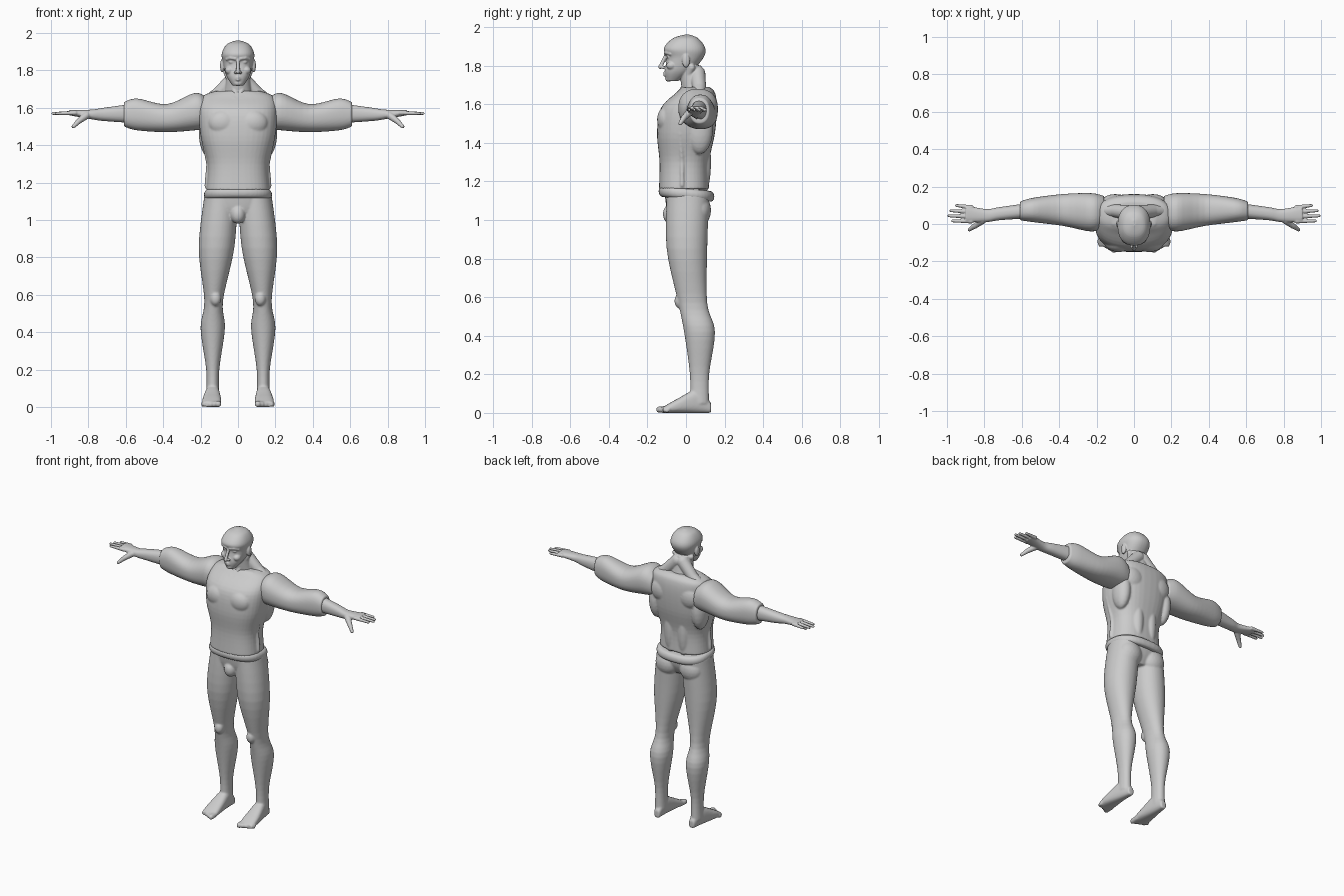
import bpy
import bmesh
import math
from mathutils import Vector, Matrix

default_cube = bpy.data.objects.get("Cube")
if default_cube:
    bpy.data.objects.remove(default_cube, do_unlink=True)

# One plain clay colour for the whole figure
clay = bpy.data.materials.new("clay_grey")
clay.use_nodes = True
clay.diffuse_color = (.6, .6, .6, 1)
shader = clay.node_tree.nodes["Principled BSDF"]
shader.inputs["Base Color"].default_value = clay.diffuse_color


def ease_between(before, start, end, after, t):
    """Smooth value from start to end, with slopes taken from the neighbours."""
    rest = 1 - t
    leave = (end - before) / 2
    arrive = (after - start) / 2
    return start + (end - start) * t * t * (rest + rest + 1) + t * rest * (leave * rest - arrive * t)


def refine(rows, steps=5):
    """Insert smooth rows between the given ones."""
    padded = [rows[0], *rows, rows[-1]]
    result = []
    for before, start, end, after in zip(padded, padded[1:], padded[2:], padded[3:]):
        for step in range(steps):
            result.append([ease_between(*values, step / steps)
                           for values in zip(before, start, end, after)])
    return result + [rows[-1]]


def rounded(value, power):
    """Push a sine or cosine outward for a squarer cross-section."""
    return math.copysign(abs(value) ** (2 / power), value)


def loft(bm, axis, rows, power=2.3, sides=40):
    """Closed skin through rows of (station, low_a, high_a, low_b, high_b)."""
    rings = []
    for station, low_a, high_a, low_b, high_b in refine(rows):
        ring = []
        for side in range(sides):
            angle = math.tau * side / sides
            across = rounded(math.cos(angle), power)
            along = rounded(math.sin(angle), power)
            a = (low_a + high_a + (high_a - low_a) * across) / 2
            b = (low_b + high_b + (high_b - low_b) * along) / 2
            places = {"X": (station, a, b), "Y": (a, station, b), "Z": (a, b, station)}
            ring.append(bm.verts.new(places[axis]))
        rings.append(ring)
    for lower, upper in zip(rings, rings[1:]):
        for side in range(sides):
            after = (side + 1) % sides
            bm.faces.new((lower[side], lower[after], upper[after], upper[side]))
    bm.faces.new(rings[0])
    bm.faces.new(rings[-1])


def loft_even(bm, rows, power=2.3):
    """Upright loft, alike on both sides, from rows of (height, half_width, front, back)."""
    loft(bm, "Z", [(height, -half, half, front, back) for height, half, front, back in rows], power)


def blob(bm, centre, size):
    """Ellipsoid muscle or feature."""
    matrix = Matrix.Translation(centre) @ Matrix.Diagonal((*size, 1))
    bmesh.ops.create_icosphere(bm, subdivisions=3, radius=1, matrix=matrix)


def limb(bm, points, thick, thin):
    """Rounded chain through the points, tapering from thick to thin."""
    points = [Vector(point) for point in points]
    last = len(points) - 1
    radii = [thick + (thin - thick) * index / last for index in range(last + 1)]
    for point, radius in zip(points, radii):
        blob(bm, point, (radius, radius, radius))
    for start, end, radius_start, radius_end in zip(points, points[1:], radii, radii[1:]):
        turn = (end - start).to_track_quat("Z", "Y").to_matrix().to_4x4()
        place = Matrix.Translation((start + end) / 2) @ turn
        bmesh.ops.create_cone(bm, cap_ends=True, segments=20, radius1=radius_start,
                              radius2=radius_end, depth=(end - start).length, matrix=place)


def mirror(bm):
    """Copy everything built so far to the other side."""
    everything = bm.verts[:] + bm.edges[:] + bm.faces[:]
    copied = bmesh.ops.duplicate(bm, geom=everything)["geom"]
    verts = [item for item in copied if isinstance(item, bmesh.types.BMVert)]
    bmesh.ops.scale(bm, vec=(-1, 1, 1), verts=verts)


def finish(bm, name, voxel):
    """Turn the overlapping shells into one smooth fused object."""
    bmesh.ops.recalc_face_normals(bm, faces=bm.faces[:])
    mesh = bpy.data.meshes.new(name)
    bm.to_mesh(mesh)
    bm.free()
    mesh.materials.append(clay)
    mesh.shade_smooth()
    part = bpy.data.objects.new(name, mesh)
    bpy.context.collection.objects.link(part)
    fuse = part.modifiers.new("fuse", "REMESH")
    fuse.mode = "VOXEL"
    fuse.voxel_size = voxel
    fuse.use_smooth_shade = True
    soften = part.modifiers.new("soften", "SMOOTH")
    soften.iterations = 3


fine, coarse = .004, .006

# Legs, from ankle over calf, knee and thigh to the waist
bm = bmesh.new()
loft(bm, "Z", [(.05, .1, .17, .02, .12), (.2, .1, .17, .02, .12), (.42, .07, .2, -.01, .15),
               (.57, .08, .18, -.04, .11), (.85, .02, .21, -.1, .11), (1.13, 0, .18, -.1, .12)],
     power=2.1)
blob(bm, centre=(.12, -.03, .58), size=(.03, .03, .04))
blob(bm, centre=(.09, .07, 1.05), size=(.08, .06, .08))

# Feet with a row of shrinking toes
loft(bm, "Y", [(.13, .11, .15, 0, .05), (.06, .1, .17, 0, .12), (-.05, .09, .19, 0, .07),
               (-.12, .09, .19, 0, .03)], power=2.6)
for toe in range(5):
    x = .106 + toe * .02
    radius = .017 - toe * .0015
    limb(bm, [(x, -.09, .02), (x, toe * .01 - .138, radius)], radius, radius)
mirror(bm)

# Hips
loft_even(bm, [(1, .06, -.08, .08), (1.06, .16, -.1, .11), (1.13, .17, -.11, .12)])
blob(bm, centre=(0, -.08, 1.03), size=(.04, .04, .05))
finish(bm, "legs_and_feet", coarse)

# Shirt muscles: chest, side of back, shoulder blade, lower back
bm = bmesh.new()
blob(bm, centre=(.08, -.1, 1.52), size=(.08, .05, .07))
blob(bm, centre=(.16, .07, 1.47), size=(.05, .07, .13))
blob(bm, centre=(.1, .11, 1.56), size=(.08, .05, .08))
blob(bm, centre=(.05, .09, 1.3), size=(.04, .04, .17))

# Side seams and collar rim
limb(bm, [(.17, -.02, 1.18), (.16, -.02, 1.3), (.19, -.03, 1.45)], .01, .01)
limb(bm, [(0, -.07, 1.63), (.02, -.05, 1.65), (.11, 0, 1.68), (.12, .06, 1.68),
          (.1, .12, 1.66), (0, .14, 1.64)], .009, .009)
mirror(bm)

# Shirt trunk
loft_even(bm, [(1.16, .17, -.14, .12), (1.3, .163, -.137, .12), (1.45, .2, -.15, .15),
               (1.58, .21, -.13, .16), (1.66, .19, -.05, .15), (1.69, .12, -.02, .12)],
          power=2.5)
finish(bm, "shirt", coarse)

# Rolled belt, slightly lower at the back
bm = bmesh.new()
belt_rows = []
for row in range(7):
    turn = math.pi * row / 6
    swell = math.sin(turn) * .02
    belt_rows.append((1.135 - math.cos(turn) * .028, .162 + swell, -.122 - swell, .127 + swell))
loft_even(bm, belt_rows, power=2.5)
for vert in bm.verts:
    vert.co.z -= vert.co.y / 10
finish(bm, "belt", coarse)

# Puffed sleeves
bm = bmesh.new()
loft(bm, "X", [(.16, -.02, .15, 1.49, 1.65), (.23, -.04, .165, 1.48, 1.68),
               (.38, -.01, .16, 1.47, 1.62), (.54, .01, .14, 1.48, 1.65),
               (.61, .02, .12, 1.5, 1.63)])
mirror(bm)
finish(bm, "sleeves", coarse)

# Forearms and palms
bm = bmesh.new()
loft(bm, "X", [(.58, .03, .11, 1.52, 1.62), (.72, .02, .09, 1.53, 1.6),
               (.79, .01, .08, 1.54, 1.59), (.9, .01, .1, 1.56, 1.59)])

# Fingers fan out from the palm, and the thumb hangs forward
for finger, reach in enumerate((.95, .98, .99, .97)):
    y = .09 - finger * .025
    limb(bm, [(.87, y, 1.573), (reach, y * 1.1, 1.57)], .012, .008)
limb(bm, [(.81, .02, 1.56), (.85, -.01, 1.53), (.88, -.03, 1.5)], .02, .01)
mirror(bm)
finish(bm, "forearms_and_hands", fine)

# Shoulder slopes and neck cords
bm = bmesh.new()
limb(bm, [(.02, .06, 1.76), (.1, .07, 1.68), (.16, .07, 1.64)], .04, .03)
limb(bm, [(.06, .03, 1.79), (.01, -.02, 1.67)], .018, .014)

# Brows, eyes, cheeks, nostrils, ears and lips
limb(bm, [(.014, -.106, 1.863), (.04, -.1, 1.867), (.06, -.08, 1.86)], .009, .008)
blob(bm, centre=(.034, -.087, 1.845), size=(.016, .013, .01))
blob(bm, centre=(.046, -.075, 1.8), size=(.024, .027, .022))
blob(bm, centre=(.012, -.118, 1.79), size=(.009, .012, .008))
blob(bm, centre=(.084, 0, 1.825), size=(.012, .02, .036))
for lip_height in (1.762, 1.75):
    limb(bm, [(0, -.112, lip_height), (.02, -.1, 1.756)], .007, .004)
mirror(bm)

# Nose and chin
limb(bm, [(0, -.104, 1.855), (0, -.133, 1.793)], .008, .011)
blob(bm, centre=(0, -.09, 1.732), size=(.024, .018, .016))

# Skull and neck
loft_even(bm, [(1.72, .03, -.1, -.04), (1.77, .062, -.11, .03), (1.84, .08, -.1, .09),
               (1.89, .087, -.115, .1), (1.94, .06, -.07, .065), (1.96, .01, -.01, .02)])
loft_even(bm, [(1.6, .1, 0, .13), (1.7, .07, -.025, .1), (1.8, .06, -.035, .08)], power=2)
finish(bm, "head_and_neck", fine)
